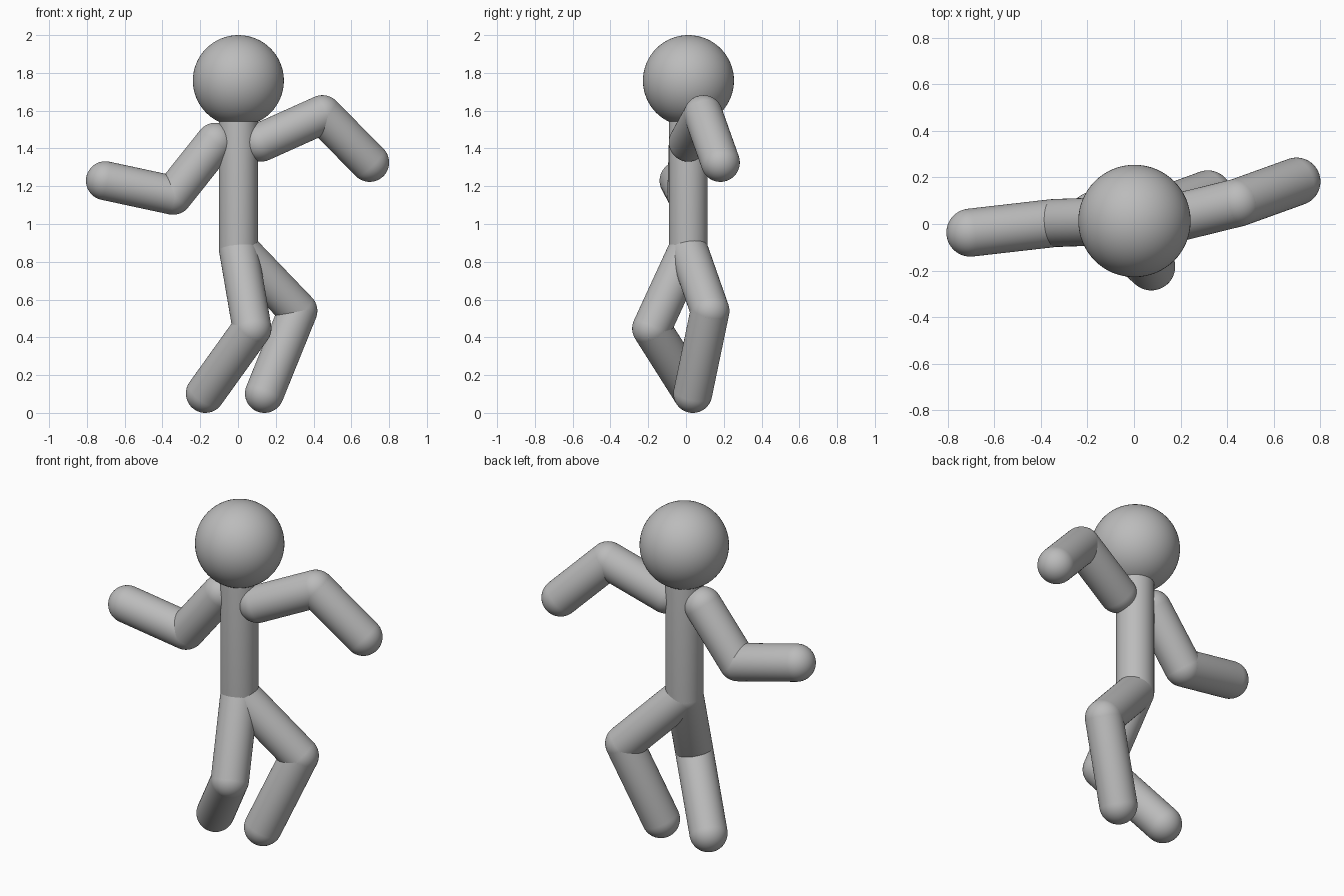
import bpy, bmesh
from mathutils import Vector, Matrix

if "Cube" in bpy.data.objects:
    bpy.data.objects.remove(bpy.data.objects["Cube"])

R = 0.103  # common limb radius

grey = bpy.data.materials.new("plain grey")
grey.diffuse_color = (0.5, 0.5, 0.5, 1)
grey.use_nodes = True
grey.node_tree.nodes["Principled BSDF"].inputs["Base Color"].default_value = grey.diffuse_color


def finish(name, bm):
    mesh = bpy.data.meshes.new(name)
    bm.to_mesh(mesh)
    bm.free()
    mesh.materials.append(grey)
    mesh.polygons.foreach_set("use_smooth", [True] * len(mesh.polygons))
    bpy.context.collection.objects.link(bpy.data.objects.new(name, mesh))


def capsule(name, a, b):
    """Round-ended tube: a sphere split at its equator and stretched from a to b."""
    a, b = Vector(a), Vector(b)
    axis = b - a
    bm = bmesh.new()
    bmesh.ops.create_uvsphere(bm, u_segments=48, v_segments=24, radius=R)
    equator = [e for e in bm.edges if all(abs(v.co.z) < 1e-5 for v in e.verts)]
    bmesh.ops.split_edges(bm, edges=equator)
    top = {v for f in bm.faces if f.calc_center_median().z > 0 for v in f.verts}
    for v in top:
        v.co.z += axis.length
    rims = [e for e in bm.edges if e.is_boundary]
    bmesh.ops.bridge_loops(bm, edges=rims)
    bmesh.ops.recalc_face_normals(bm, faces=bm.faces)
    turn = Vector((0, 0, 1)).rotation_difference(axis).to_matrix().to_4x4()
    bm.transform(Matrix.Translation(a) @ turn)
    finish(name, bm)


# Head
bm = bmesh.new()
bmesh.ops.create_uvsphere(bm, u_segments=64, v_segments=32, radius=0.241)
bm.transform(Matrix.Translation((0.002, 0.013, 1.759)))
finish("head", bm)

# Torso, running up into the head
hip = (0.002, 0.012, 0.868)
capsule("torso", hip, (0.002, 0.012, 1.6))

# Limbs: root, middle joint, end
limbs = {
    "left_arm": ((0.122, 0.012, 1.433), (0.447, 0.092, 1.579), (0.697, 0.182, 1.326)),
    "right_arm": ((-0.12, 0.012, 1.433), (-0.344, 0.004, 1.152), (-0.702, -0.037, 1.229)),
    "left_leg": (hip, (0.317, 0.127, 0.54), (0.14, 0.036, 0.103)),
    "right_leg": (hip, (0.074, -0.182, 0.447), (-0.173, 0.036, 0.103)),
}
for name, (root, joint, end) in limbs.items():
    capsule("upper_" + name, root, joint)
    capsule("lower_" + name, joint, end)
